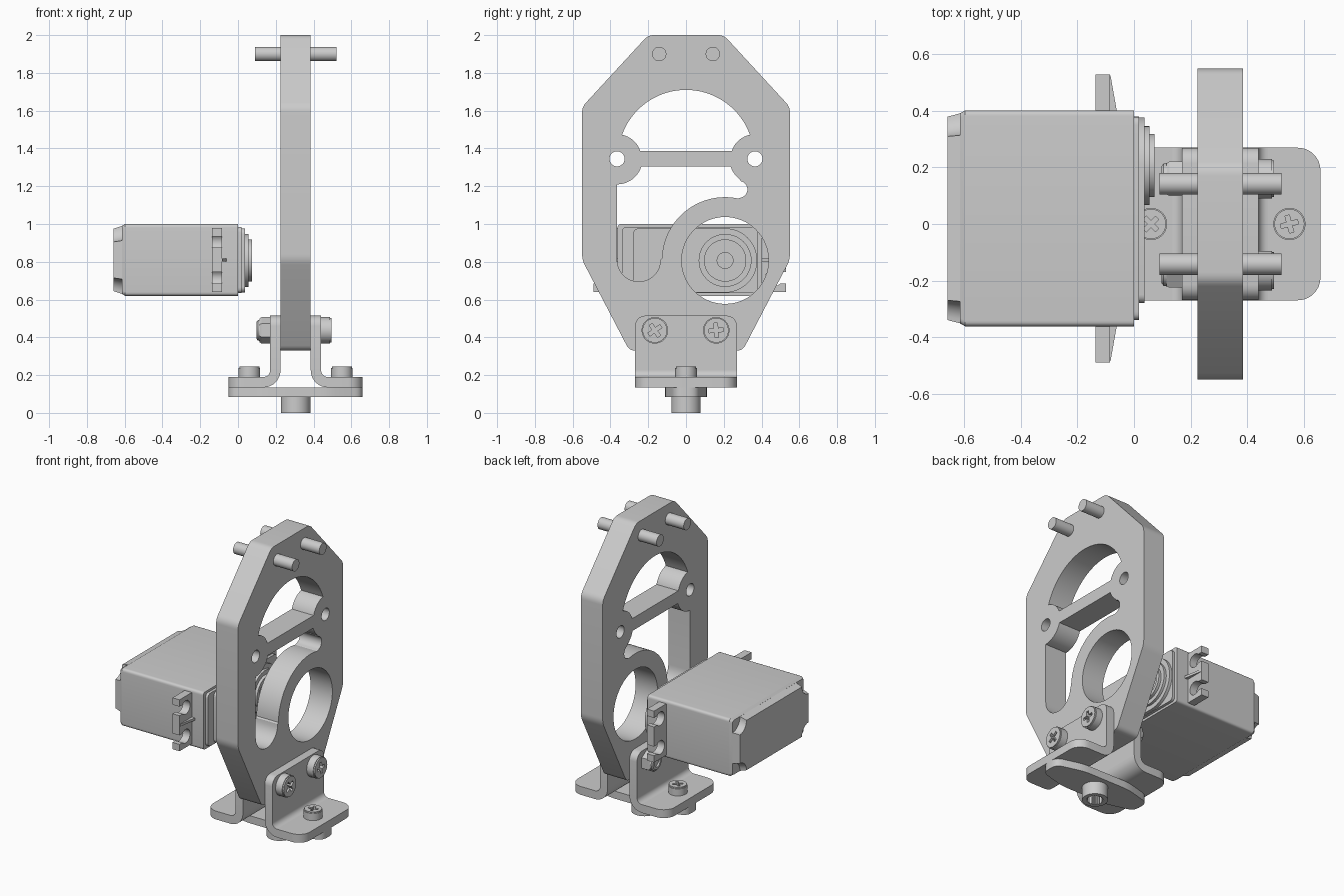
import bpy, bmesh
from math import sin, cos, radians
from mathutils import Vector

cube = bpy.data.objects.get("Cube")
if cube:
    bpy.data.objects.remove(cube)

grey = bpy.data.materials.new("plain grey")
grey.use_nodes = True
tone = (0.6, 0.6, 0.6, 1)
grey.diffuse_color = tone
grey.node_tree.nodes["Principled BSDF"].inputs["Base Color"].default_value = tone

# Local (u, v, w) to world, where w runs along the named axis
TO_WORLD = {"x": lambda p: Vector((p[2], p[0], p[1])),
            "y": lambda p: Vector((p[0], p[2], p[1])),
            "z": lambda p: Vector((p[0], p[1], p[2]))}


def finish(name, bm, smooth=30):
    bmesh.ops.remove_doubles(bm, verts=bm.verts, dist=1e-5)
    bmesh.ops.recalc_face_normals(bm, faces=bm.faces)
    mesh = bpy.data.meshes.new(name)
    bm.to_mesh(mesh)
    bm.free()
    mesh.materials.append(grey)
    ob = bpy.data.objects.new(name, mesh)
    bpy.context.collection.objects.link(ob)
    bpy.ops.object.select_all(action="DESELECT")
    ob.select_set(True)
    bpy.context.view_layer.objects.active = ob
    bpy.ops.object.shade_smooth_by_angle(angle=radians(smooth))
    return ob


def prism(name, axis, w0, w1, loops):
    """Extrude an outline, with any further loops as holes."""
    cu = bpy.data.curves.new(name, "CURVE")
    cu.dimensions, cu.fill_mode = "2D", "BOTH"
    cu.extrude = abs(w1 - w0) / 2
    for loop in loops:
        sp = cu.splines.new("POLY")
        sp.points.add(len(loop) - 1)
        for pt, (u, v) in zip(sp.points, loop):
            pt.co = (u, v, 0, 1)
        sp.use_cyclic_u = True
    tmp = bpy.data.objects.new(name + "_curve", cu)
    bpy.context.collection.objects.link(tmp)
    deps = bpy.context.evaluated_depsgraph_get()
    mesh = bpy.data.meshes.new_from_object(tmp.evaluated_get(deps))
    bm = bmesh.new()
    bm.from_mesh(mesh)
    bpy.data.objects.remove(tmp)
    bpy.data.curves.remove(cu)
    bpy.data.meshes.remove(mesh)
    for v in bm.verts:
        v.co = TO_WORLD[axis]((v.co.x, v.co.y, v.co.z + (w0 + w1) / 2))
    return finish(name, bm)


def loft(name, axis, sections):
    """Skin between outlines with equal point counts, capped at both ends."""
    bm = bmesh.new()
    rings = [[bm.verts.new(TO_WORLD[axis]((u, v, w))) for u, v in pts]
             for w, pts in sections]
    for a, b in zip(rings, rings[1:]):
        for i in range(len(a)):
            j = (i + 1) % len(a)
            bm.faces.new((a[i], a[j], b[j], b[i]))
    bm.faces.new(rings[0])
    bm.faces.new(rings[-1])
    return finish(name, bm)


def arc(c, r, a0, a1, n=16):
    return [(c[0] + r * cos(radians(a0 + (a1 - a0) * i / n)),
             c[1] + r * sin(radians(a0 + (a1 - a0) * i / n))) for i in range(n + 1)]


def circle(c, r, n=40, start=0):
    return arc(c, r, start, start + 360, n)[:-1]


def fillet(pts, cut, n=5):
    """Round every corner, starting at the given distance from it."""
    out = []
    for i, p in enumerate(pts):
        p, a, b = Vector(p), Vector(pts[i - 1]), Vector(pts[(i + 1) % len(pts)])
        s, e = p + (a - p).normalized() * cut, p + (b - p).normalized() * cut
        for k in range(n + 1):
            t = k / n
            out.append(tuple(s * (1 - t) ** 2 + p * 2 * t * (1 - t) + e * t * t))
    return out


def rect(u0, u1, v0, v1, cut):
    return fillet([(u0, v0), (u1, v0), (u1, v1), (u0, v1)], cut)


def turned(name, axis, c, profile):
    return loft(name, axis, [(w, circle(c, r)) for w, r in profile])


# Main frame plate: octagonal outline with arch, bearing ring and slot
outline = fillet([(-.3, .33), (.3, .33), (.55, .81), (.55, 1.62), (.2, 2),
                  (-.2, 2), (-.55, 1.62), (-.55, .81)], .03)
L, R = (-.365, 1.345), (.365, 1.345)
ring = (.207, .807)
arch = (arc((0, 1.35), .36, 19.4, 160.6, 32) + arc(L, .13, 79, 18)
        + arc(R, .13, 162, 101))
slot = (arc(L, .135, -18, -90) + arc((-.25, .81), .115, 180, 360)
        + arc(ring, .335, 178, 78, 30) + arc((.28, 1.183), .045, -80, 80)
        + arc(R, .135, 235, 198))
prism("frame_plate", "x", .225, .385,
      [outline, arch, slot, circle(ring, .23, 64), circle(L, .04), circle(R, .04)])

# Cross pins at the top
for y in (-.142, .142):
    turned("cross_pin", "x", (y, 1.9), [(.09, .038), (.522, .038)])


# Cross-head screw: solid base, recessed top
def screw(name, axis, c, w, r, h, turn):
    k, t = r * .55, r * .14
    quarter = [(k, -t), (k, t), (t, t)]
    cross = []
    for q in range(4):
        a = radians(90 * q + turn)
        cross += [(c[0] + u * cos(a) - v * sin(a), c[1] + u * sin(a) + v * cos(a))
                  for u, v in quarter]
    turned(name + "_base", axis, c, [(w, r), (w + h * .4, r)])
    prism(name + "_top", axis, w + h * .4, w + h * .85, [circle(c, r), cross])
    # Rounded rim
    prism(name + "_rim", axis, w + h * .85, w + h, [circle(c, r * .93), cross])


# Angle brackets, mirrored about the plate
MID = .305
for side, s in (("left", 1), ("right", -1)):
    X = lambda d: MID + s * d
    flange = [(-.27, .225), (.27, .225)] + arc((.215, .46), .055, 0, 90, 6) \
        + arc((-.215, .46), .055, 90, 180, 6)
    prism(side + "_bracket_flange", "x", X(.08), X(.135), [flange])
    bend = arc((.17, .225), .09, 180, 270, 8) + arc((.17, .225), .035, 270, 180, 8)
    prism(side + "_bracket_bend", "y", -.27, .27, [[(X(u), v) for u, v in bend]])
    foot = [(.17, -.27)] + arc((.275, -.19), .08, -90, 0, 8) \
        + arc((.275, .19), .08, 0, 90, 8) + [(.17, .27)]
    prism(side + "_bracket_foot", "z", .135, .19, [[(X(u), v) for u, v in foot]])
    screw(side + "_foot_screw", "z", (X(.245), 0), .19, .057, .055, 15 if s > 0 else 45)

# Side screws with lock nuts behind
for y, turn in ((-.165, 35), (.16, 5)):
    c = (y, .437)
    screw("flange_screw", "x", c, .44, .07, .056, turn)
    loft("nut", "x", [(.17, circle(c, .07, 6, 90)), (.125, circle(c, .07, 6, 90)),
                      (.115, circle(c, .063, 6, 90))])
    turned("nut_collar", "x", c, [(.118, .056), (.105, .054), (.098, .045),
                                  (.098, .03), (.11, .03)])

# Output arm under the brackets with splined socket
half = [(-.355, -.06), (-.17, -.11), (.17, -.11), (.355, -.06)]
arm = half + [(u, -v) for u, v in reversed(half)]
prism("arm_plate", "z", .085, .135, [fillet([(MID + u, v) for u, v in arm], .045)])
c = (MID, 0)
spline = [p if i % 2 else q for i, (p, q) in
          enumerate(zip(circle(c, .054, 48), circle(c, .046, 48)))]
loft("arm_socket", "z", [(.09, circle(c, .078, 48)), (0, circle(c, .078, 48)),
                         (0, spline), (.07, spline)])

# Servo case
CY, CZ = .02, .81


def block(hy, hz, cut=.02):
    return rect(CY - hy, CY + hy, CZ - hz, CZ + hz, cut)


def notched(hy, hz, r):
    pts = []
    for u, v, a in ((1, 1, 270), (-1, 1, 360), (-1, -1, 90), (1, -1, 180)):
        pts += arc((CY + u * hy, CZ + v * hz), r, a, a - 90, 8)
    return pts


loft("servo_case", "x", [(-.615, block(.372, .18)), (-.598, block(.382, .19)),
                         (0, block(.382, .19))])
loft("servo_back_cap", "x", [(-.66, notched(.36, .165, .07)),
                             (-.614, notched(.372, .18, .078))])

# Servo front cover and stepped output hub
loft("servo_front_step", "x", [(0, block(.36, .175, .03)), (.018, block(.36, .175, .03))])
cover = arc(ring, .17, -90, 90, 24) + arc((-.25, .947), .03, 90, 180, 6) \
    + arc((-.25, .667), .03, 180, 270, 6)
prism("servo_front_cover", "x", .015, .038, [cover])
turned("servo_hub", "x", ring, [(.035, .14), (.055, .14), (.055, .112), (.073, .112),
                                (.073, .09), (.066, .09), (.066, .042), (.055, .042)])

# Mounting tabs with keyhole slots and a stiffening rib
for s in (-1, 1):
    tab = [(.37, -.17), (.51, -.17)]
    for z in (-.095, .095):
        tab += [(.51, z - .03)] + arc((.445, z), .045, -42, -318) + [(.51, z + .03)]
    tab += [(.51, .17), (.37, .17)]
    prism("mounting_tab", "x", -.137, -.085, [[(CY + s * u, CZ + v) for u, v in tab]])
    rib = [(-.09, .375), (-.06, .375), (-.083, .505), (-.09, .505)]
    prism("tab_rib", "z", CZ - .008, CZ + .008, [[(x, CY + s * d) for x, d in rib]])
